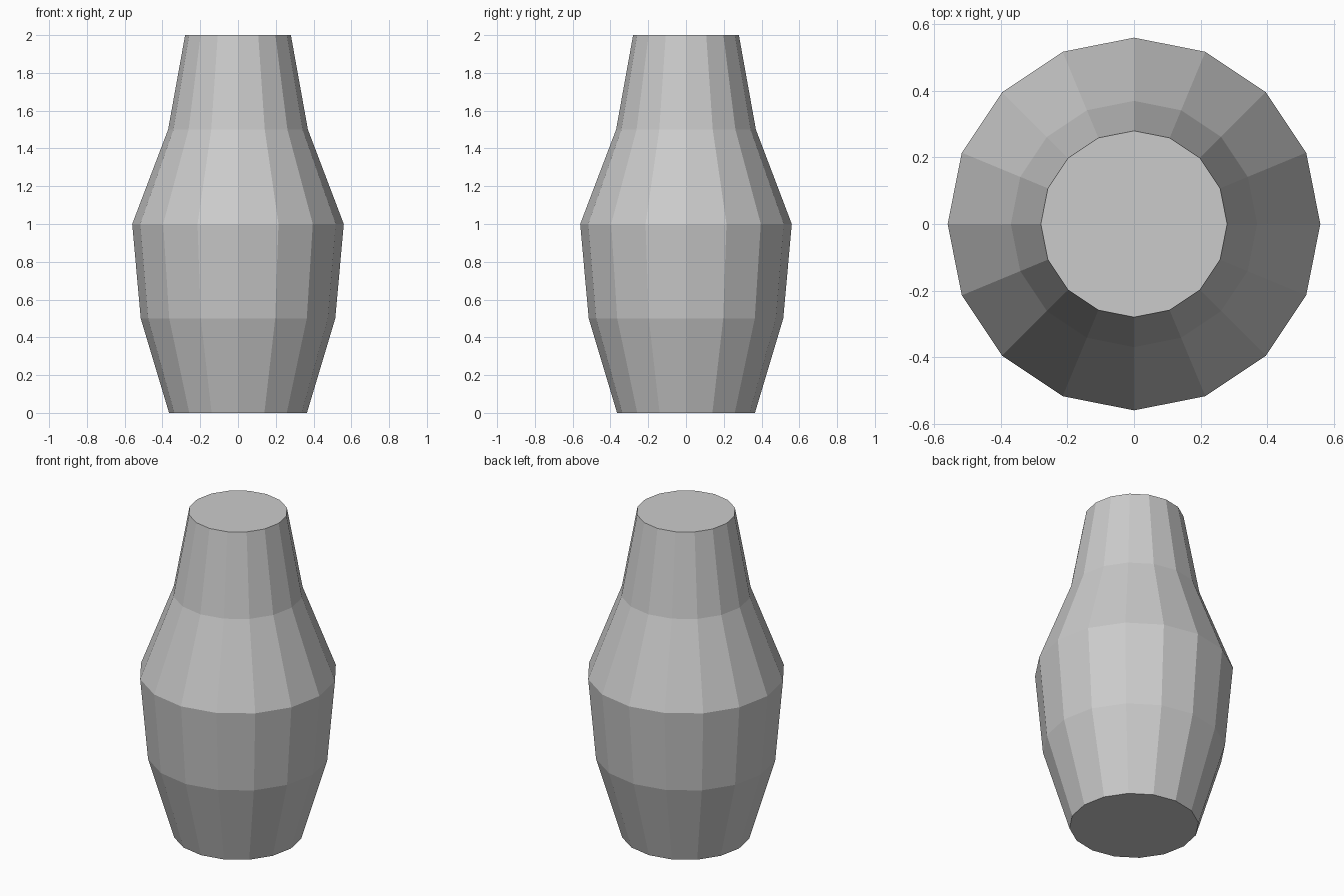
import bpy, bmesh
from math import cos, sin, tau

if "Cube" in bpy.data.objects:
    bpy.data.objects.remove(bpy.data.objects["Cube"])

SIDES = 16
# (radius, height) from foot to rim
PROFILE = [(0.365, 0.0), (0.515, 0.5), (0.56, 1.0), (0.37, 1.5), (0.28, 2.0)]

# Vase body: stacked rings joined by flat quads
bm = bmesh.new()
rings = [[bm.verts.new((r * cos(tau * i / SIDES), r * sin(tau * i / SIDES), z))
          for i in range(SIDES)] for r, z in PROFILE]
for low, high in zip(rings, rings[1:]):
    for i in range(SIDES):
        j = (i + 1) % SIDES
        bm.faces.new((low[i], low[j], high[j], high[i]))

# Closed bottom and top
bm.faces.new(rings[0][::-1])
bm.faces.new(rings[-1])

mesh = bpy.data.meshes.new("vase_body")
bm.to_mesh(mesh)
bm.free()
bpy.context.collection.objects.link(bpy.data.objects.new("vase_body", mesh))
